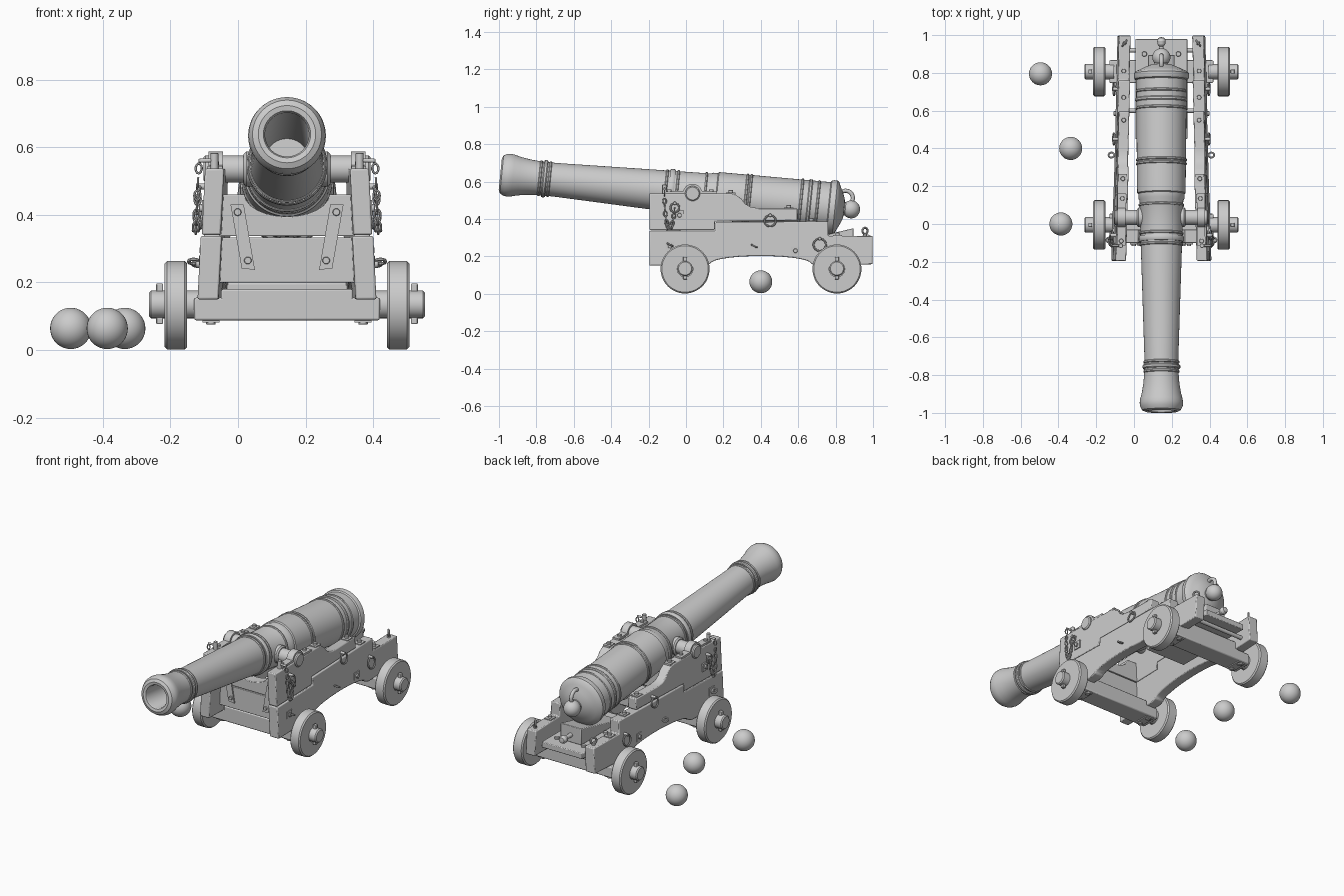
import bpy, bmesh, math
from mathutils import Vector, Matrix

if "Cube" in bpy.data.objects:
    bpy.data.objects.remove(bpy.data.objects["Cube"])

CX = 0.145                                   # centre line of the gun
AXIS = Vector((0, 1, -0.1)).normalized()     # barrel axis, muzzle raised
PIVOT = Vector((0, 0.035, 0.536))            # trunnion centre


def finish(name, bm, mirror=False, bevel=0, x=CX):
    bmesh.ops.remove_doubles(bm, verts=bm.verts, dist=1e-5)
    bmesh.ops.recalc_face_normals(bm, faces=bm.faces)
    me = bpy.data.meshes.new(name)
    bm.to_mesh(me)
    bm.free()
    for p in me.polygons:
        p.use_smooth = True
    me.set_sharp_from_angle(angle=math.radians(32))
    ob = bpy.data.objects.new(name, me)
    ob.location.x = x
    bpy.context.collection.objects.link(ob)
    if mirror:
        ob.modifiers.new("mirror", 'MIRROR').use_mirror_merge = False
    if bevel:
        b = ob.modifiers.new("bevel", 'BEVEL')
        b.width, b.segments, b.limit_method = bevel, 2, 'ANGLE'
    return ob


def add_box(bm, lo, hi):
    lo, hi = Vector(lo), Vector(hi)
    m = Matrix.Translation((lo + hi) / 2) @ Matrix.Diagonal((*(hi - lo), 1))
    bmesh.ops.create_cube(bm, size=1, matrix=m)


def add_lathe(bm, prof, origin, axis, seg=32):
    """Spin (distance, radius) points about an axis."""
    q = Vector(axis).to_track_quat('Z', 'Y')
    rings = [[bm.verts.new(Vector(origin) + q @ Vector((r * math.cos(a), r * math.sin(a), t)))
              for a in (2 * math.pi * i / seg for i in range(seg))] for t, r in prof]
    for A, B in zip(rings, rings[1:]):
        for i in range(seg):
            j = (i + 1) % seg
            bm.faces.new((A[i], A[j], B[j], B[i]))


def add_rod(bm, p0, p1, r, seg=16):
    d = Vector(p1) - Vector(p0)
    L, c = d.length, r * 0.15
    add_lathe(bm, [(0, 0), (0, r), (L - c, r), (L, r - c), (L, 0)], p0, d, seg)


def add_ring(bm, centre, R, r, axis=(1, 0, 0), along=None, stretch=1, n=20, m=8):
    z = Vector(axis).normalized()
    x = Vector(along).normalized() if along else z.orthogonal().normalized()
    y = z.cross(x)
    vs = []
    for i in range(n):
        a = 2 * math.pi * i / n
        d = x * math.cos(a) + y * math.sin(a)
        c = Vector(centre) + x * R * stretch * math.cos(a) + y * R * math.sin(a)
        vs.append([bm.verts.new(c + r * (d * math.cos(b) + z * math.sin(b)))
                   for b in (2 * math.pi * k / m for k in range(m))])
    for i in range(n):
        for k in range(m):
            A, B, l = vs[i], vs[(i + 1) % n], (k + 1) % m
            bm.faces.new((A[k], A[l], B[l], B[k]))


def add_prism(bm, pts, place):
    """Closed outline; place(a, b, end) gives the point on end 0 or 1."""
    e = [[bm.verts.new(place(a, b, k)) for a, b in pts] for k in (0, 1)]
    bm.faces.new(e[0])
    bm.faces.new(e[1][::-1])
    n = len(pts)
    for i in range(n):
        j = (i + 1) % n
        bm.faces.new((e[0][i], e[0][j], e[1][j], e[1][i]))


def outer(y, z):                             # outer face of the leaning, splayed cheek
    return 0.265 - 0.027 * (y + 0.2) - 0.05 * (z - 0.15)


# Barrel with bore, breech and button
bm = bmesh.new()
prof = [(-.25, 0), (-.25, .065), (-1.02, .065), (-1.03, .07), (-1.033, .085), (-1.025, .102),
        (-1.005, .113), (-.985, .115), (-.965, .112), (-.93, .103), (-.88, .095), (-.83, .091),
        (-.74, .09), (-.12, .11), (.09, .116), (.1, .122), (.125, .122), (.13, .128),
        (.3, .13), (.73, .134), (.735, .142), (.745, .146), (.765, .146), (.775, .138),
        (.785, .115), (.8, .085), (.812, .055), (.815, .036), (.825, .034)]
prof += [(.852 + .048 * math.sin(t), .048 * math.cos(t))
         for t in (math.radians(a) for a in range(-40, 91, 13))]
add_lathe(bm, prof, PIVOT, AXIS, 64)
finish("barrel", bm)

# Raised bands on the barrel
bm = bmesh.new()
for s, w, r in [(-.82, .014, .096), (-.795, .022, .1), (-.77, .014, .096), (-.145, .014, .115),
                (-.115, .03, .12), (-.085, .014, .117), (.065, .014, .121), (.285, .014, .135),
                (.305, .014, .135), (.58, .014, .138), (.625, .02, .139), (.67, .014, .138)]:
    add_lathe(bm, [(s - w / 2, r - .012), (s - w / 2, r - .004), (s - w / 4, r), (s + w / 4, r),
                   (s + w / 2, r - .004), (s + w / 2, r - .012), (s - w / 2, r - .012)], PIVOT, AXIS, 64)
finish("barrel_bands", bm)

bm = bmesh.new()
add_ring(bm, (0, .853, .512), .039, .011, n=32, m=12)
finish("breech_loop", bm)

bm = bmesh.new()
add_rod(bm, (.08, .035, .536), (.247, .035, .536), .04, 32)
add_rod(bm, (.08, .035, .536), (.128, .035, .536), .052, 32)
finish("trunnions", bm, mirror=True)

# Side cheeks, each of a lower and an upper plank
arch = [(.4 + .27 * math.cos(t), .16 + .042 * math.sin(t))
        for t in (math.pi * (1 - i / 14) for i in range(15))]
lower = [(-.195, .15), (.1, .15)] + arch + [(.7, .15), (.997, .158), (.997, .31), (.76, .31),
         (.76, .387), (.158, .383), (.158, .337), (-.195, .337)]
upper = [(-.195, .341), (.154, .341), (.154, .387), (.595, .391), (.595, .457), (.39, .457),
         (.345, .464), (.315, .482), (.295, .51), (.262, .532), (.235, .537), (-.195, .537)]
for name, pts, inset, thick in (("cheek_lower", lower, 0, .062), ("cheek_upper", upper, .003, .056)):
    bm = bmesh.new()
    add_prism(bm, pts, lambda y, z, k: Vector((outer(y, z) - inset - k * thick, y, z)))
    finish(name, bm, mirror=True, bevel=.005)

# Straps over the trunnions
bm = bmesh.new()
arc = [math.pi * i / 12 for i in range(13)]
cap = [(-.11, .535), (-.11, .547)] + [(.035 - .052 * math.cos(a), .536 + .052 * math.sin(a))
       for a in arc[1:-1]] + [(.165, .547), (.165, .535)]
add_prism(bm, cap, lambda y, z, k: Vector((.19 + .042 * k, y, z)))
finish("trunnion_straps", bm, mirror=True)

# Front transom: two boards, the upper hollowed for the barrel
def across(y0, y1):
    return lambda x, z, k: Vector((x, y0 + k * (y1 - y0), z))

bm = bmesh.new()
add_prism(bm, [(-.206, .2), (.206, .2), (.2, .333), (-.2, .333)], across(-.1, -.03))
hollow = [(.125 * math.cos(a), .46 - .065 * math.sin(a)) for a in arc]
add_prism(bm, [(-.2, .337), (.2, .337), (.195, .46)] + hollow + [(-.195, .46)], across(-.1, -.03))
finish("front_transom", bm, bevel=.003)

bm = bmesh.new()
add_prism(bm, [(.128, .43), (.167, .43), (.134, .242), (.095, .237)], across(-.108, -.098))
for x, z in ((.146, .408), (.116, .265)):
    add_rod(bm, (x, -.1, z), (x, -.117, z), .011)
finish("transom_straps", bm, mirror=True)

# Axletrees, wheels and linchpins
for tag, y, top in (("front", -.005, .18), ("rear", .807, .2)):
    bm = bmesh.new()
    add_box(bm, (-.275, y - .06, .088), (.275, y + .06, .155))
    add_box(bm, (-.195, y - .06, .088), (.195, y + .06, top))
    finish(tag + "_axletree", bm, bevel=.006)
    bm = bmesh.new()
    add_rod(bm, (.25, y, .135), (.408, y, .135), .041, 32)
    finish(tag + "_axle_ends", bm, mirror=True)
    bm = bmesh.new()
    add_lathe(bm, [(0, .042), (0, .124), (.007, .131), (.059, .131), (.066, .124), (.066, .042), (0, .042)],
              (.296, y, .1325), (1, 0, 0), 48)
    finish(tag + "_wheels", bm, mirror=True)
    bm = bmesh.new()
    add_box(bm, (.367, y - .011, .077), (.387, y + .011, .197))
    finish(tag + "_linchpins", bm, mirror=True, bevel=.003)
    bm = bmesh.new()
    for dy in (-.035, .035):
        add_rod(bm, (.225, y + dy, .09), (.225, y + dy, .075), .014)
    add_box(bm, (.2, y - .05, .082), (.25, y + .05, .09))
    finish(tag + "_axle_plates", bm, mirror=True)

# Stool bed, elevating wedge and cross rods
bm = bmesh.new()
add_box(bm, (-.137, .45, .215), (.137, .98, .25))
finish("stool_bed", bm, bevel=.004)
bm = bmesh.new()
for y in (.69, .9):
    add_rod(bm, (.09, y, .25), (.09, y, .262), .014)
finish("stool_bolts", bm, mirror=True)
bm = bmesh.new()
add_prism(bm, [(.52, .25), (.895, .25), (.895, .35), (.52, .262)],
          lambda y, z, k: Vector((.07 - .14 * k, y, z)))
finish("elevating_wedge", bm, bevel=.004)
bm = bmesh.new()
add_lathe(bm, [(0, 0), (0, .013), (.05, .011), (.06, .02), (.08, .023), (.095, .016), (.1, 0)],
          (0, .89, .295), (0, 1, 0), 20)
finish("wedge_handle", bm)
bm = bmesh.new()
for y, z in ((.6, .235), (.92, .2)):
    add_rod(bm, (-.22, y, z), (.22, y, z), .012)
finish("cross_rods", bm)

# Square plates and bolts on the cheeks
bm = bmesh.new()
for y, z in ((.585, .23), (-.085, .255), (-.035, .42)):
    u = outer(y, z)
    add_box(bm, (u - .01, y - .024, z - .024), (u + .004, y + .024, z + .024))
    add_rod(bm, (u, y, z), (u + .014, y, z), .012)
for y, z in ((.55, .457), (.67, .387), (.81, .31), (.24, .537), (-.09, .54), (.135, .54)):
    u = outer(y, z) - .03
    add_box(bm, (u - .022, y - .025, z - .006), (u + .022, y + .025, z + .005))
    add_rod(bm, (u, y, z), (u, y, z + .018), .012)
finish("cheek_plates_and_bolts", bm, mirror=True)

# Eyebolts and hanging rings
bm = bmesh.new()
for y, z, R in ((.45, .39, .03), (.715, .262, .033), (-.06, .46, .024)):
    u = outer(y, z)
    add_ring(bm, (u + .016, y, z), R, .005, (1, 0, .15))
    add_rod(bm, (u - .01, y, z + R), (u + .024, y, z + R), .009)
for y, z in ((.365, .255), (-.085, .262)):
    u = outer(y, z)
    add_ring(bm, (u + .02, y, z), .015, .005, (0, .5, 1))
add_ring(bm, (.195, .957, .336), .017, .006, (1, .8, 0))
add_rod(bm, (.195, .957, .3), (.195, .957, .322), .01)
finish("eyebolts_and_rings", bm, mirror=True)

# Chains hanging from the trunnion straps
bm = bmesh.new()
ends = [Vector((-.115, .56)), Vector((-.118, .32)), Vector((-.075, .29)), Vector((-.06, .46))]
N = 15
def hang(t):
    c = [(1 - t) ** 3, 3 * t * (1 - t) ** 2, 3 * t * t * (1 - t), t ** 3]
    p = sum((e * k for e, k in zip(ends, c)), Vector((0, 0)))
    return Vector((outer(p.x, p.y) + .018, p.x, p.y))
for i in range(N):
    a, b = hang(i / N), hang((i + 1) / N)
    d = (b - a).normalized()
    side = Vector((1, 0, 0))
    side = (side - d * side.dot(d)).normalized()
    add_ring(bm, (a + b) / 2, .009, .0035, side if i % 2 else side.cross(d), d, 1.6, 14, 6)
add_rod(bm, (.21, -.115, .562), (.262, -.115, .56), .006)
add_rod(bm, (.215, -.115, .53), (.215, -.115, .583), .012)
finish("chains", bm, mirror=True)

# Cannonballs
for i, (x, y) in enumerate(((-.495, .795), (-.335, .4), (-.387, 0))):
    bm = bmesh.new()
    bmesh.ops.create_uvsphere(bm, u_segments=32, v_segments=20, radius=.061,
                              matrix=Matrix.Translation((0, y, .064)))
    finish(f"cannonball_{i + 1}", bm, x=x)
